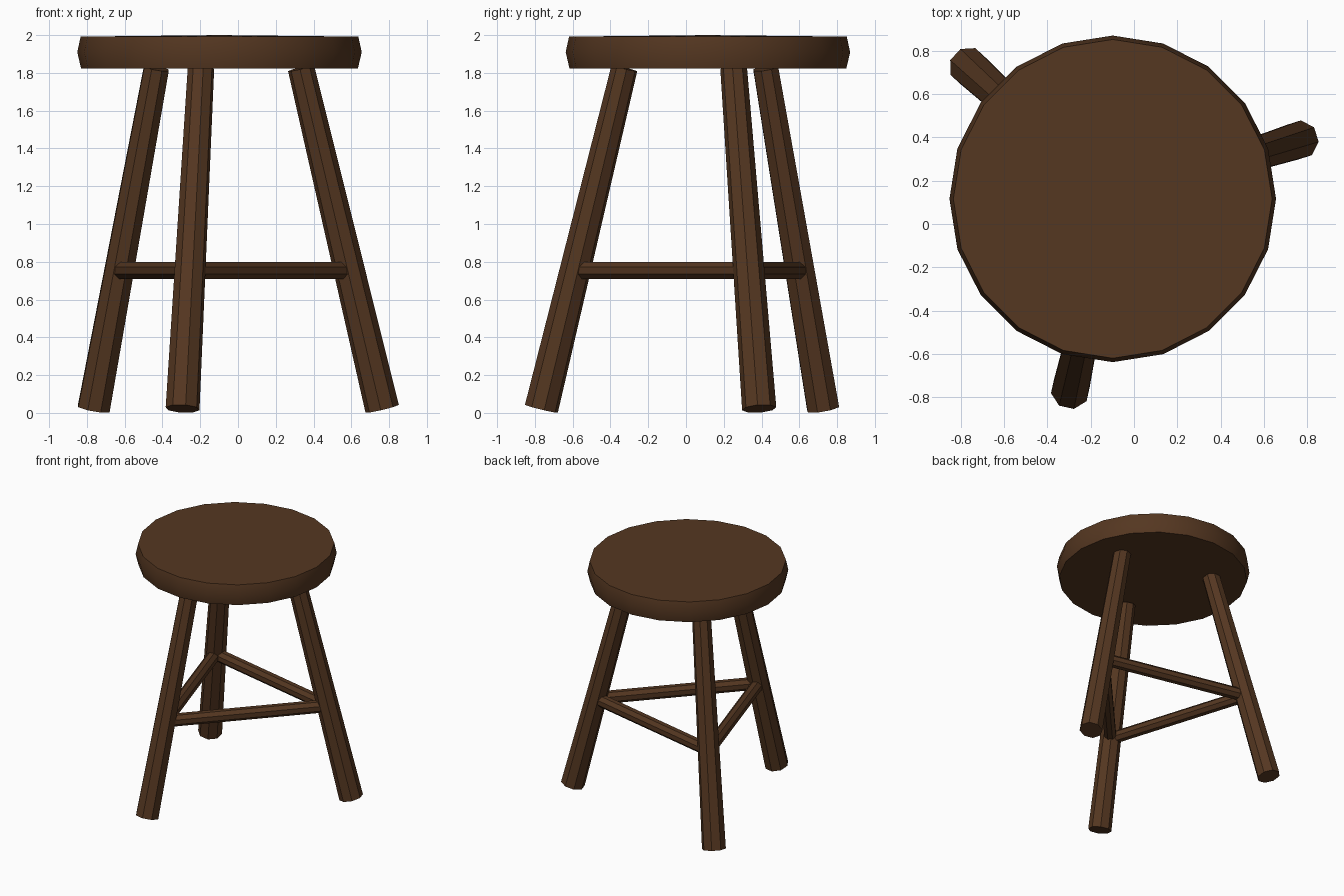
import bpy, bmesh
from math import cos, sin, radians, pi
from mathutils import Vector, Matrix

if "Cube" in bpy.data.objects:
    bpy.data.objects.remove(bpy.data.objects["Cube"])

CENTRE = Vector((-0.098, 0.116, 0))

wood = bpy.data.materials.new("dark_wood")
wood.diffuse_color = (0.09, 0.038, 0.015, 1)
wood.use_nodes = True
wood.node_tree.nodes["Principled BSDF"].inputs["Base Color"].default_value = wood.diffuse_color


def make_object(name, bm):
    bmesh.ops.recalc_face_normals(bm, faces=bm.faces)
    mesh = bpy.data.meshes.new(name)
    bm.to_mesh(mesh)
    bm.free()
    mesh.materials.append(wood)
    obj = bpy.data.objects.new(name, mesh)
    bpy.context.collection.objects.link(obj)
    return obj


def rod(name, a, b, r_a, r_b, sides=8):
    """Faceted tapered rod from a to b, with a flat side facing up/out."""
    d = (b - a).normalized()
    side = d.cross(Vector((0, 0, 1))).normalized()
    up = side.cross(d)
    frame = Matrix((side, up, d)).transposed().to_4x4()
    frame = Matrix.Translation((a + b) / 2) @ frame @ Matrix.Rotation(pi / sides, 4, 'Z')
    bm = bmesh.new()
    bmesh.ops.create_cone(bm, cap_ends=True, segments=sides, radius1=r_a,
                          radius2=r_b, depth=(b - a).length, matrix=frame)
    return make_object(name, bm)


def polar(r, angle, z):
    return CENTRE + Vector((r * cos(angle), r * sin(angle), z))


# Seat: 20-sided disc with a bulging rim and a barely domed top
bm = bmesh.new()
N = 20
rings = [[bm.verts.new(polar(r, 2 * pi * i / N, z)) for i in range(N)]
         for r, z in ((0.733, 1.824), (0.753, 1.91), (0.735, 1.992))]
for low, high in zip(rings, rings[1:]):
    for i in range(N):
        j = (i + 1) % N
        bm.faces.new((low[i], low[j], high[j], high[i]))
bm.faces.new(rings[0][::-1])
top = bm.verts.new(polar(0, 0, 2.0))
for i in range(N):
    bm.faces.new((rings[-1][i], rings[-1][(i + 1) % N], top))
seat = make_object("seat", bm)
bpy.context.view_layer.objects.active = seat
seat.select_set(True)
bpy.ops.object.shade_smooth_by_angle(angle=radians(30))

# Three splayed legs, and the stretchers joining their axes
names = ("right", "back_left", "front")
angles = [radians(17.5 + 120 * k) for k in range(3)]
joints = []
for name, ang in zip(names, angles):
    foot, head = polar(0.903, ang, 0.022), polar(0.453, ang, 1.825)
    rod(name + "_leg", foot, head, 0.091, 0.071)
    joints.append(foot.lerp(head, (0.753 - foot.z) / (head.z - foot.z)))

for k in range(3):
    n = (k + 1) % 3
    rod(f"stretcher_{names[k]}_to_{names[n]}", joints[k], joints[n], 0.049, 0.049)
